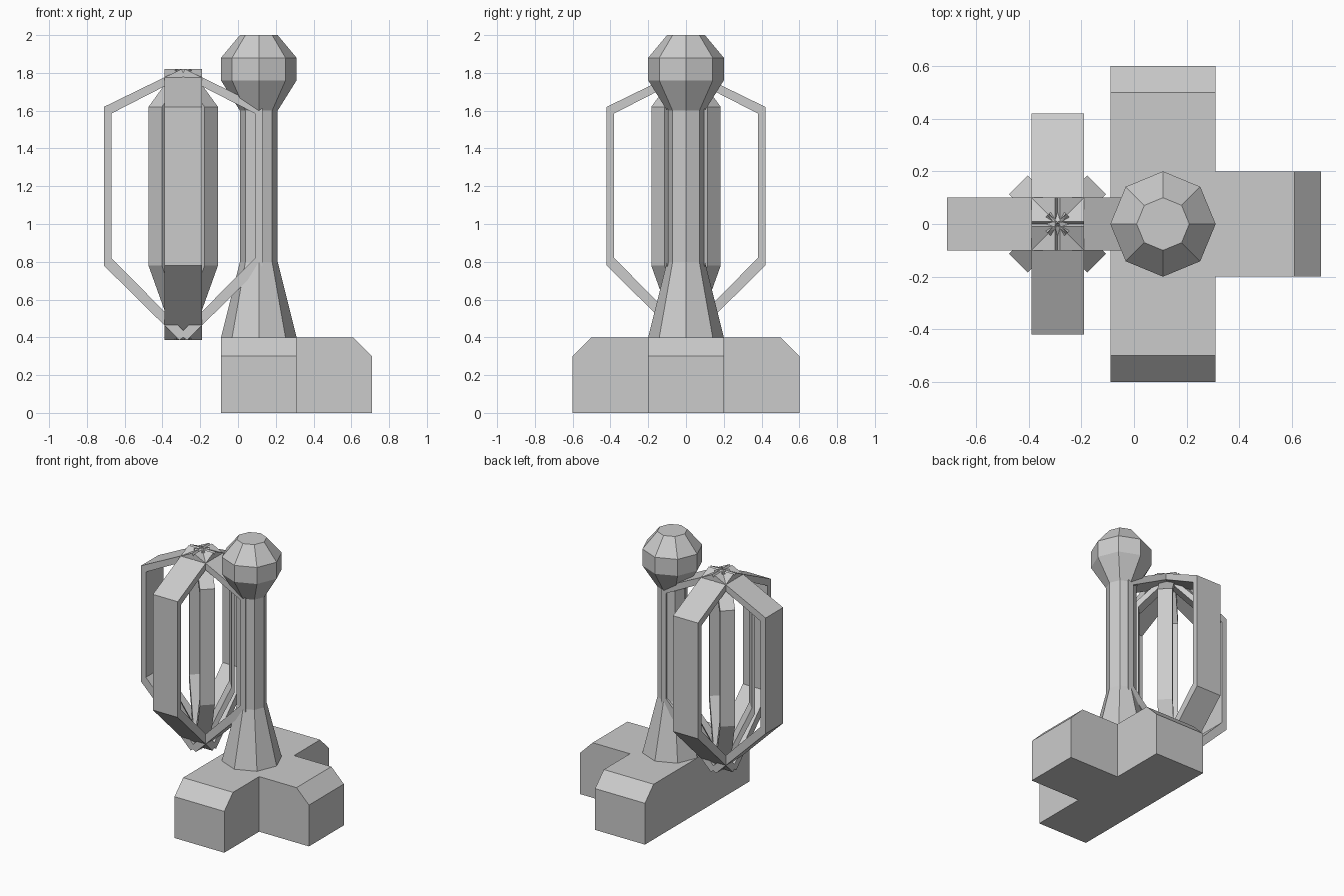
import bpy, bmesh, math
from mathutils import Matrix, Vector

if "Cube" in bpy.data.objects:
    bpy.data.objects.remove(bpy.data.objects["Cube"])


def finish(bm, name):
    bmesh.ops.recalc_face_normals(bm, faces=bm.faces)
    me = bpy.data.meshes.new(name)
    bm.to_mesh(me)
    bm.free()
    ob = bpy.data.objects.new(name, me)
    bpy.context.collection.objects.link(ob)
    return ob


def extrude_outline(points, vec):
    bm = bmesh.new()
    face = bm.faces.new([bm.verts.new(p) for p in points])
    ext = bmesh.ops.extrude_face_region(bm, geom=[face], use_keep_orig=True)
    moved = [g for g in ext["geom"] if isinstance(g, bmesh.types.BMVert)]
    bmesh.ops.translate(bm, verts=moved, vec=vec)
    return bm


# T-shaped foot with the three arm ends chamfered
outline = [(-.09, -.6), (.31, -.6), (.31, -.2), (.71, -.2),
           (.71, .2), (.31, .2), (.31, .6), (-.09, .6)]
bm = extrude_outline([(x, y, 0) for x, y in outline], (0, 0, .4))
ends = []
for e in bm.edges:
    a, b = e.verts
    if min(a.co.z, b.co.z) > .39:
        m = (a.co + b.co) / 2
        if abs(m.y) > .59 or m.x > .7:
            ends.append(e)
bmesh.ops.bevel(bm, geom=ends, offset=.1, segments=1, affect='EDGES')
finish(bm, "foot")

# Eight-sided post with flared bottom and faceted knob
profile = [(.2, .4), (.1, .8), (.1, 1.6), (.2, 1.76), (.2, 1.88), (.1, 2.0)]
bm = bmesh.new()
rings = [[bm.verts.new((.11 + r * math.cos(k * math.pi / 4),
                        r * math.sin(k * math.pi / 4), z)) for k in range(8)]
         for r, z in profile]
for lo, hi in zip(rings, rings[1:]):
    for k in range(8):
        n = (k + 1) % 8
        bm.faces.new((lo[k], lo[n], hi[n], hi[k]))
bm.faces.new(rings[0])
bm.faces.new(rings[-1])
finish(bm, "post")

# Cage straps: four wide outer ones, four half-size inner ones on the diagonals
strap = [(.02, .385), (.42, .78), (.42, 1.62), (.01, 1.82),
         (-.01, 1.785), (.38, 1.585), (.38, .82), (-.02, .415)]
for name, scale, turn in (("outer_strap", 1, 0), ("inner_strap", .5, 45)):
    for k in range(4):
        bm = extrude_outline([(x, -.1, z) for x, z in strap], (0, .2, 0))
        bm.transform(Matrix.Translation((-.29, 0, 0))
                     @ Matrix.Rotation(math.radians(turn + 90 * k), 4, 'Z')
                     @ Matrix.Diagonal((scale, scale, 1, 1)))
        finish(bm, f"{name}_{k + 1}")
